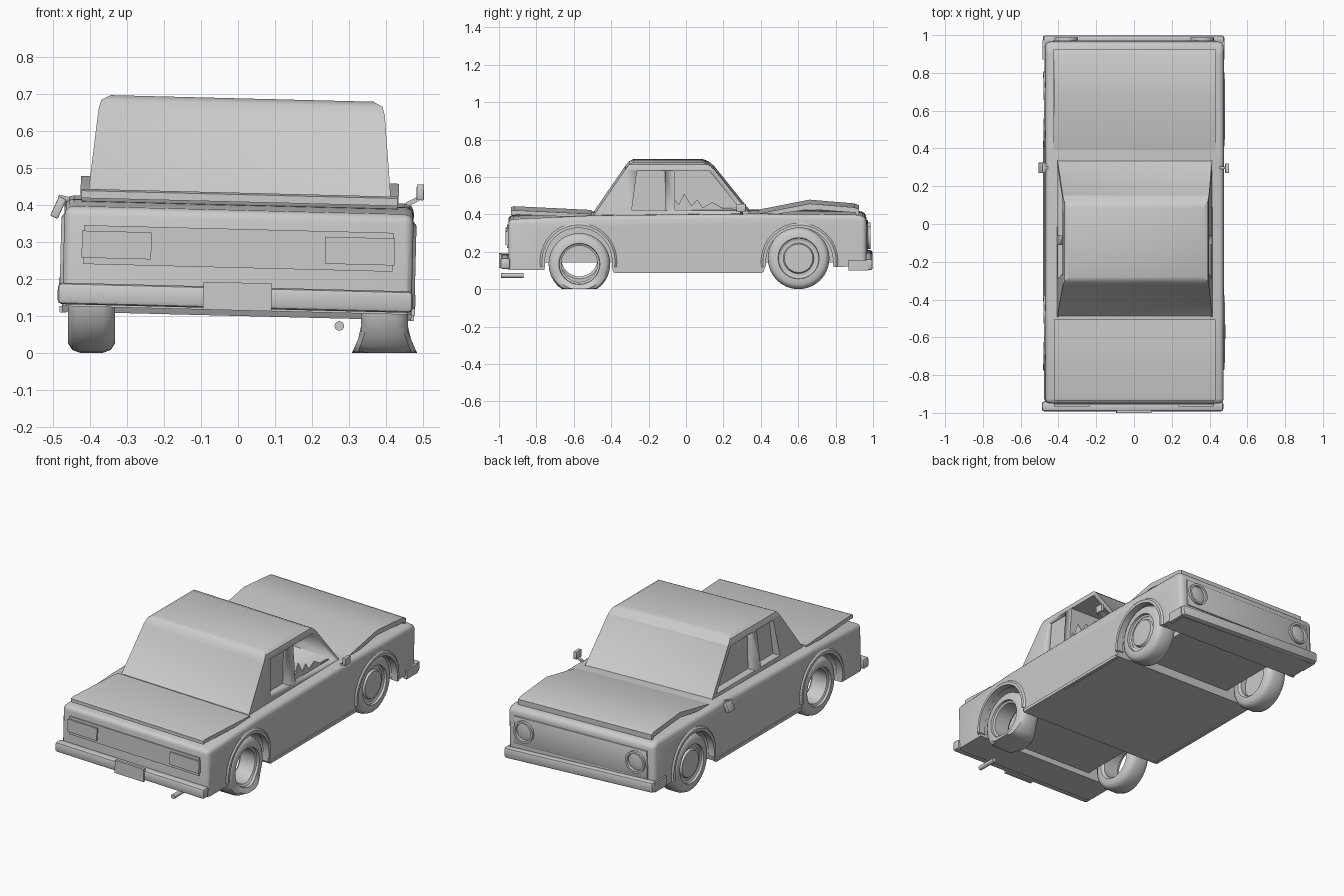
import bpy, bmesh, math
from mathutils import Matrix, Vector

if "Cube" in bpy.data.objects:
    bpy.data.objects.remove(bpy.data.objects["Cube"])

# Single grey finish
grey = bpy.data.materials.new("plain_grey")
grey.use_nodes = True
tone = (0.6, 0.6, 0.6, 1)
grey.diffuse_color = tone
grey.node_tree.nodes["Principled BSDF"].inputs["Base Color"].default_value = tone

# The body shell leans slightly to one side on its flat tyre
pivot = Matrix.Translation((0, 0, 0.25))
LEAN = pivot @ Matrix.Rotation(0.025, 4, 'Y') @ pivot.inverted()
LEVEL = Matrix.Identity(4)


def finish(name, bm, matrix=LEAN, smooth=30):
    bmesh.ops.recalc_face_normals(bm, faces=bm.faces)
    bm.transform(matrix)
    mesh = bpy.data.meshes.new(name)
    bm.to_mesh(mesh)
    bm.free()
    mesh.materials.append(grey)
    ob = bpy.data.objects.new(name, mesh)
    bpy.context.collection.objects.link(ob)
    bpy.ops.object.select_all(action='DESELECT')
    ob.select_set(True)
    bpy.context.view_layer.objects.active = ob
    bpy.ops.object.shade_smooth_by_angle(angle=math.radians(smooth))
    return ob


def prism_mesh(pts, x0, x1):
    """Extrude a (y, z) profile along x."""
    bm = bmesh.new()
    face = bm.faces.new([bm.verts.new((x0, y, z)) for y, z in pts])
    out = bmesh.ops.extrude_face_region(bm, geom=[face])
    moved = [v for v in out["geom"] if isinstance(v, bmesh.types.BMVert)]
    bmesh.ops.translate(bm, verts=moved, vec=(x1 - x0, 0, 0))
    return bm


def prism(name, pts, x0, x1):
    return finish(name, prism_mesh(pts, x0, x1))


def box(name, lo, hi, bevel=0.0, turn=0.0):
    bm = bmesh.new()
    lo, hi = Vector(lo), Vector(hi)
    bmesh.ops.create_cube(bm, size=1, matrix=Matrix.Diagonal((*(hi - lo), 1)))
    if bevel:
        bmesh.ops.bevel(bm, geom=bm.edges[:], offset=bevel, segments=2,
                        profile=0.5, affect='EDGES')
    place = Matrix.Translation((lo + hi) / 2) @ Matrix.Rotation(turn, 4, 'Y')
    return finish(name, bm, LEAN @ place)


def lathe(pts, steps=28, start=0.0, sweep=2 * math.pi, closed=True):
    """Turn an (x, radius) outline about the x axis."""
    bm = bmesh.new()
    full = sweep > 6
    rings = []
    for i in range(steps if full else steps + 1):
        a = start + sweep * i / steps
        rings.append([bm.verts.new((x, r * math.cos(a), r * math.sin(a))) for x, r in pts])
    pairs = list(zip(rings, rings[1:])) + ([(rings[-1], rings[0])] if full else [])
    n = len(pts)
    for a, b in pairs:
        for j in range(n if closed else n - 1):
            k = (j + 1) % n
            bm.faces.new((a[j], a[k], b[k], b[j]))
    if not full:
        bm.faces.new(rings[0])
        bm.faces.new(rings[-1])
    bmesh.ops.remove_doubles(bm, verts=bm.verts[:], dist=1e-5)
    return bm


# Lower body with wheel arches
REAR, FRONT, ARCH, ARCH_Z = -0.575, 0.607, 0.187, 0.16


def arch(yc, zend):
    a0 = math.asin((zend - ARCH_Z) / ARCH)
    return [(yc - ARCH * math.cos(a), ARCH_Z + ARCH * math.sin(a))
            for a in [a0 + (math.pi - 2 * a0) * i / 12 for i in range(13)]]


profile = [(-0.95, 0.115)] + arch(REAR, 0.115) + [(-0.385, 0.1), (0.415, 0.105)]
profile += arch(FRONT, 0.13) + [(0.965, 0.135), (0.965, 0.395), (0.92, 0.41),
                               (0.36, 0.415), (-0.5, 0.405), (-0.95, 0.385)]
bm = prism_mesh(profile, -0.472, 0.472)
rim = []
for e in bm.edges:
    a, b = (v.co for v in e.verts)
    along_top = min(a.z, b.z) > 0.37
    corner = abs(a.x - b.x) < 0.01 and min(abs(a.y), abs(b.y)) > 0.94
    if along_top or corner:
        rim.append(e)
bmesh.ops.bevel(bm, geom=rim, offset=0.025, segments=3, profile=0.5, affect='EDGES')
finish("body", bm)
box("underbody", (-0.31, -0.9, 0.15), (0.31, 0.9, 0.36))

# Arch lips and sill strips on both sides
for side, label in ((1, "left"), (-1, "right")):
    for yc, end in ((REAR, "rear"), (FRONT, "front")):
        lip = lathe([(side * 0.44, 0.18), (side * 0.48, 0.18),
                     (side * 0.48, 0.196), (side * 0.472, 0.206), (side * 0.44, 0.206)],
                    18, -0.15, math.pi + 0.3)
        finish(f"{end}_arch_lip_{label}", lip, LEAN @ Matrix.Translation((0, yc, ARCH_Z)))
    x = sorted((side * 0.46, side * 0.479))
    box(f"sill_{label}", (x[0], -0.38, 0.098), (x[1], 0.41, 0.115))

# Cabin: tapering rings closed by the roof
bm = bmesh.new()
rings = []
for hx, y0, y1, z in ((0.412, -0.5, 0.355, 0.395), (0.387, -0.325, 0.15, 0.65),
                      (0.38, -0.305, 0.12, 0.675), (0.355, -0.28, 0.085, 0.688)):
    rings.append([bm.verts.new(p) for p in
                  ((-hx, y0, z), (hx, y0, z), (hx, y1, z), (-hx, y1, z))])
glass = []
for i, (low, up) in enumerate(zip(rings, rings[1:])):
    for j in range(4):
        k = (j + 1) % 4
        f = bm.faces.new((low[j], low[k], up[k], up[j]))
        if i == 0 and j in (0, 2):
            glass.append(f)
bm.faces.new(rings[0][::-1])
bm.faces.new(rings[-1])
bmesh.ops.recalc_face_normals(bm, faces=bm.faces)
bmesh.ops.inset_individual(bm, faces=glass, thickness=0.02, depth=-0.005)
cabin = finish("cabin", bm)

# Side window openings; the left front one is broken right through
rear_win = [(-0.29, 0.432), (-0.112, 0.432), (-0.112, 0.642), (-0.262, 0.642)]
front_win = [(-0.06, 0.432), (0.295, 0.432), (0.125, 0.642), (-0.06, 0.642)]
for pts, x0, x1 in ((rear_win, 0.362, 0.5), (rear_win, -0.5, -0.362),
                    (front_win, -0.33, 0.5), (front_win, -0.5, -0.362)):
    cutter = prism("window_cutter", pts, x0, x1)
    cutter.hide_render = True
    mod = cabin.modifiers.new("window", 'BOOLEAN')
    mod.object, mod.solver = cutter, 'EXACT'
    bpy.context.view_layer.objects.active = cabin
    bpy.ops.object.modifier_apply(modifier=mod.name)
    bpy.data.objects.remove(cutter)
prism("broken_glass", [(-0.06, 0.425), (0.3, 0.425), (0.25, 0.44), (0.2, 0.44), (0.14, 0.475),
                       (0.09, 0.445), (0.06, 0.49), (0.03, 0.455), (-0.01, 0.52),
                       (-0.04, 0.46), (-0.06, 0.49)], 0.385, 0.391)

# Sprung bonnet and boot lid
prism("bonnet", [(0.355, 0.408), (0.66, 0.468), (0.9, 0.448), (0.925, 0.438), (0.925, 0.408),
                 (0.91, 0.408), (0.905, 0.42), (0.66, 0.438), (0.36, 0.393)], -0.43, 0.43)
prism("boot_lid", [(-0.935, 0.408), (-0.935, 0.428), (-0.92, 0.433), (-0.505, 0.413),
                   (-0.505, 0.393), (-0.92, 0.41)], -0.427, 0.427)

# Rear panel, lamps, plate and bumper
box("rear_panel", (-0.418, -0.957, 0.23), (0.418, -0.94, 0.335))
for side, label in ((1, "left"), (-1, "right")):
    x = sorted((side * 0.235, side * 0.423))
    box(f"tail_lamp_{label}", (x[0], -0.966, 0.247), (x[1], -0.94, 0.32))
box("rear_bumper", (-0.485, -0.992, 0.12), (0.475, -0.94, 0.178), 0.012)
box("number_plate", (-0.092, -1.0, 0.115), (0.094, -0.985, 0.19))

# Front panel frame, headlamps and drooping bumper
box("front_panel", (-0.43, 0.95, 0.2), (0.43, 0.972, 0.36), 0.004)
for side, label in ((1, "left"), (-1, "right")):
    place = LEAN @ Matrix.Translation((side * 0.36, 0.965, 0.285)) @ Matrix.Rotation(math.pi / 2, 4, 'Z')
    lamp = lathe([(0, 0.062), (0.022, 0.062), (0.022, 0.05), (0.008, 0.048), (0.018, 0)],
                 24, closed=False)
    finish(f"headlamp_{label}", lamp, place)
    x = sorted((side * 0.46, side * 0.482))
    dz = -side * 0.012
    box(f"front_bumper_end_{label}", (x[0], 0.87, 0.125 + dz), (x[1], 0.975, 0.18 + dz))
box("front_bumper", (-0.48, 0.955, 0.125), (0.48, 0.998, 0.185), 0.012, 0.025)

# Door mirrors: one upright, one hanging
box("mirror_stem_left", (0.45, 0.29, 0.415), (0.487, 0.305, 0.427), 0, -0.5)
box("mirror_left", (0.478, 0.27, 0.425), (0.498, 0.32, 0.468), 0.003)
box("mirror_stem_right", (-0.49, 0.29, 0.4), (-0.45, 0.305, 0.412), 0, 0.2)
box("mirror_right", (-0.5, 0.27, 0.352), (-0.478, 0.325, 0.41), 0.003, 0.4)

# Loose exhaust pipe
pipe = lathe([(0, 0), (0, 0.013), (0.12, 0.013), (0.12, 0)], 14, closed=False)
finish("exhaust_pipe", pipe, Matrix.Translation((0.274, -0.99, 0.073)) @ Matrix.Rotation(math.pi / 2, 4, 'Z'))

# Wheels: rounded tyres, stepped rims, hubcaps at the front only
tyre = [(-0.063, 0.11), (-0.063, 0.14), (-0.052, 0.157), (-0.03, 0.165), (0.03, 0.165),
        (0.052, 0.157), (0.063, 0.14), (0.063, 0.11), (0.05, 0.108), (0.045, 0.097), (-0.05, 0.097)]
cap = [(-0.02, 0), (-0.02, 0.098), (0.042, 0.098), (0.042, 0.082), (0.054, 0.076), (0.058, 0)]
for side, label in ((1, "left"), (-1, "right")):
    for yc, end in ((-0.57, "rear"), (0.602, "front")):
        flat = side > 0 and end == "rear"
        place = Matrix.Translation((side * 0.396, yc, 0.135 if flat else 0.165)) \
            @ Matrix.Diagonal((side, 1, 1, 1))
        bm = lathe(tyre, 32)
        if flat:  # the deflated tyre spreads on the ground
            for v in bm.verts:
                v.co.x *= 1 + 0.4 * min(1, max(0, -0.08 - v.co.z) / 0.055)
                v.co.z = max(v.co.z, -0.135)
        finish(f"{end}_tyre_{label}", bm, place, 40)
        if end == "front":
            finish(f"hubcap_{label}", lathe(cap, 24, closed=False), place)
